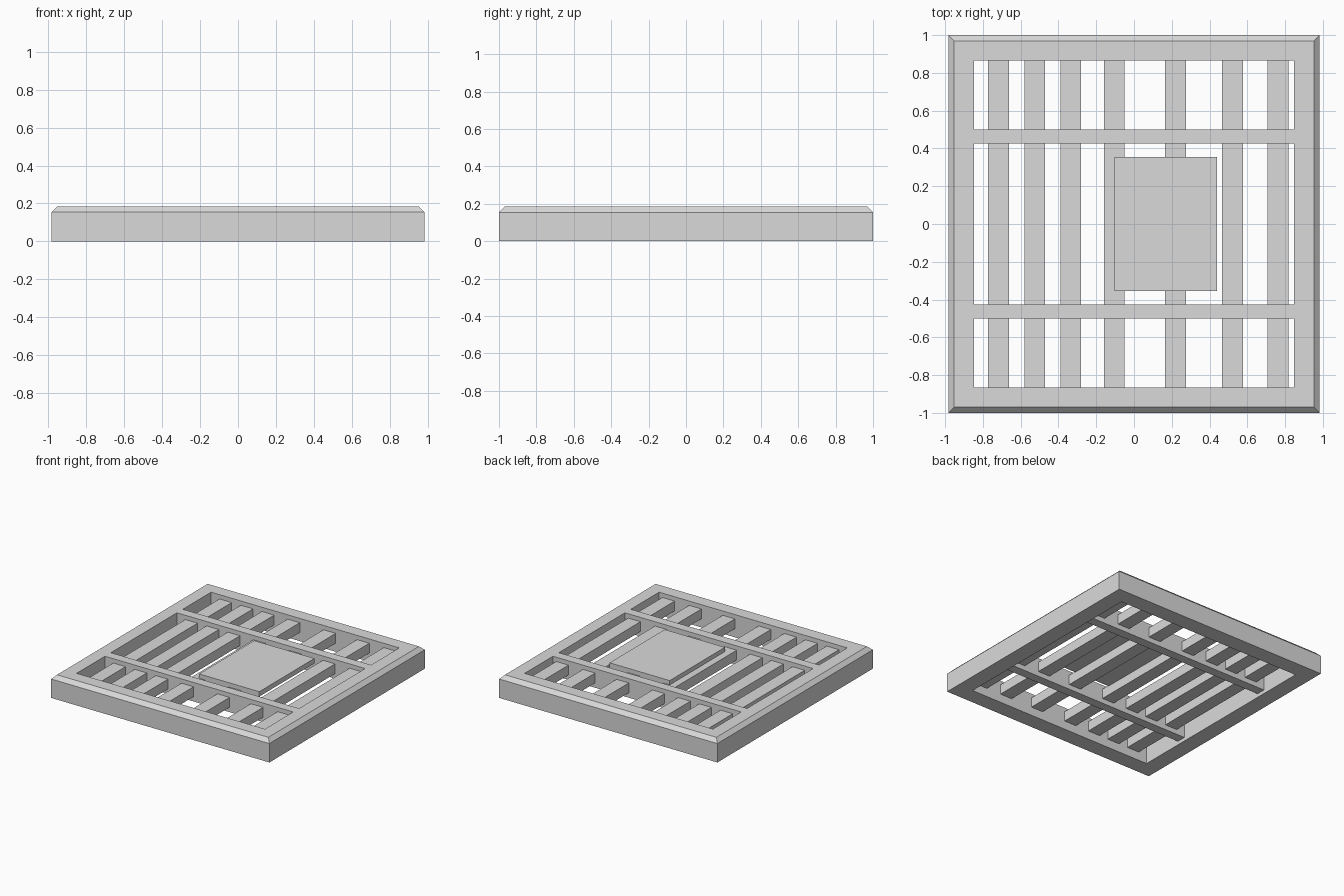
import bpy
import bmesh

default = bpy.data.objects.get("Cube")
if default:
    bpy.data.objects.remove(default, do_unlink=True)

grey = bpy.data.materials.new("plain grey")
grey.use_nodes = True
colour = (0.7, 0.7, 0.7, 1)
grey.diffuse_color = colour
grey.node_tree.nodes["Principled BSDF"].inputs["Base Color"].default_value = colour

HALF_X, HALF_Y, HEIGHT = 0.983, 1.0, 0.185
HOLE_X, HOLE_Y = 0.848, 0.865
CHAMFER = 0.031
SLAT_BOTTOM, SLAT_TOP = 0.07, 0.15


def finish(name, bm):
    bmesh.ops.recalc_face_normals(bm, faces=bm.faces)
    mesh = bpy.data.meshes.new(name)
    bm.to_mesh(mesh)
    bm.free()
    mesh.materials.append(grey)
    obj = bpy.data.objects.new(name, mesh)
    bpy.context.collection.objects.link(obj)
    return obj


def box(name, x0, x1, y0, y1, z0, z1):
    bm = bmesh.new()
    bmesh.ops.create_cube(bm, size=1)
    for v in bm.verts:
        v.co.x = x1 if v.co.x > 0 else x0
        v.co.y = y1 if v.co.y > 0 else y0
        v.co.z = z1 if v.co.z > 0 else z0
    return finish(name, bm)


# Outer frame: a chamfered profile swept round the rectangle
profile = [(HALF_X, HALF_Y, 0), (HALF_X, HALF_Y, HEIGHT - CHAMFER),
           (HALF_X - CHAMFER, HALF_Y - CHAMFER, HEIGHT),
           (HOLE_X, HOLE_Y, HEIGHT), (HOLE_X, HOLE_Y, 0)]
bm = bmesh.new()
rings = [[bm.verts.new((sx * x, sy * y, z)) for x, y, z in profile]
         for sx, sy in ((-1, -1), (1, -1), (1, 1), (-1, 1))]
for i, ring in enumerate(rings):
    following = rings[(i + 1) % 4]
    for j in range(len(profile)):
        k = (j + 1) % len(profile)
        bm.faces.new((ring[j], following[j], following[k], ring[k]))
finish("outer_frame", bm)

# Cross rails, flush with the top of the frame
for side, y in (("front", -0.463), ("back", 0.463)):
    box(side + "_cross_rail", -HOLE_X, HOLE_X, y - 0.038, y + 0.038, 0.03, HEIGHT)

# Long slats, set lower than the rails
for i, x in enumerate((-0.717, -0.525, -0.335, -0.104, 0.22, 0.522, 0.763)):
    box(f"slat_{i + 1}", x - 0.055, x + 0.055, -HOLE_Y, HOLE_Y, SLAT_BOTTOM, SLAT_TOP)

# Raised centre plate resting on the slats
box("centre_plate", -0.102, 0.44, -0.355, 0.355, 0.145, HEIGHT)
